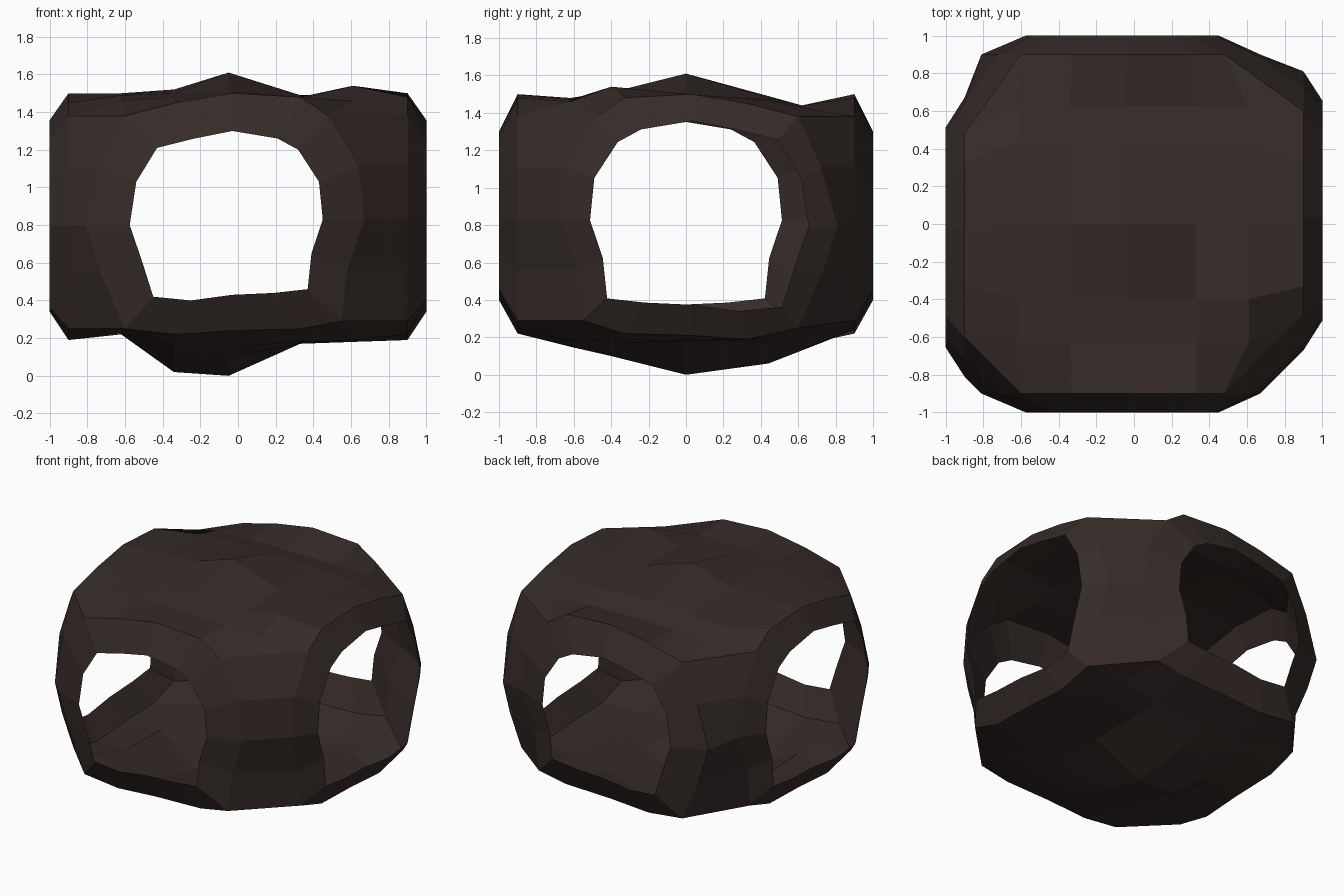
import bpy
import bmesh
from mathutils import Vector

if "Cube" in bpy.data.objects:
    bpy.data.objects.remove(bpy.data.objects["Cube"])

# Opening profile (across, height): bottom, right side, top, left side
INNER = [(-.45, .42), (-.25, .40), (-.03, .43), (.19, .44), (.37, .46),
         (.39, .65), (.45, .83), (.43, 1.03), (.32, 1.20), (.21, 1.26),
         (-.03, 1.30), (-.23, 1.26), (-.43, 1.21), (-.54, 1.03), (-.575, .80), (-.51, .61)]
OUTER = [(-.60, .25), (-.33, .22), (-.03, .24), (.33, .25), (.55, .29),
         (.58, .56), (.67, .83), (.64, 1.11), (.48, 1.38), (.33, 1.48),
         (-.03, 1.50), (-.33, 1.45), (-.60, 1.38), (-.72, 1.11), (-.81, .80), (-.73, .55)]
RIGHT_COL = [4, 5, 6, 7, 8]
LEFT_COL = [0, 15, 14, 13, 12]

mat = bpy.data.materials.new("dark_rock")
mat.diffuse_color = (.037, .025, .022, 1)
mat.use_nodes = True
mat.node_tree.nodes["Principled BSDF"].inputs["Base Color"].default_value = mat.diffuse_color


def make(name, verts, faces):
    # Flat-shaded part with all faces turned away from the hollow centre
    me = bpy.data.meshes.new(name)
    bm = bmesh.new()
    vs = [bm.verts.new(v) for v in verts]
    for f in faces:
        face = bm.faces.new([vs[i] for i in f])
        face.normal_update()
        if face.normal.dot(face.calc_center_median() - Vector((0, 0, .8))) < 0:
            face.normal_flip()
    bm.to_mesh(me)
    bm.free()
    me.materials.append(mat)
    bpy.context.collection.objects.link(bpy.data.objects.new(name, me))


def place(side, u, z, d):
    return {"front": (u, -d, z), "back": (u, d, z),
            "right": (d, -u, z), "left": (-d, u, z)}[side]


def outer(side, i):
    u, z = OUTER[i]
    if side in ("left", "right") and i in (1, 2, 3):
        z -= .03
    return place(side, u, z, .9)


def inner(side, i):
    # The two side openings are a little larger
    u, z = INNER[i]
    if side in ("left", "right"):
        u, z = u * 1.14, .86 + (z - .86) * 1.13
    return place(side, u, z, 1.0)


# Sloping frame around each of the four openings
n = len(INNER)
for side in ("front", "right", "back", "left"):
    verts = [outer(side, i) for i in range(n)] + [inner(side, i) for i in range(n)]
    make(side + "_opening_frame", verts,
         [(i, (i + 1) % n, n + (i + 1) % n, n + i) for i in range(n)])

# Corner pillars bridging neighbouring frames
for name, a, ca, b, cb in (("front_right", "front", RIGHT_COL, "right", RIGHT_COL),
                           ("back_right", "right", LEFT_COL, "back", RIGHT_COL),
                           ("back_left", "back", LEFT_COL, "left", RIGHT_COL),
                           ("front_left", "left", LEFT_COL, "front", LEFT_COL)):
    verts = [outer(a, i) for i in ca] + [outer(b, i) for i in cb]
    make(name + "_pillar", verts, [(k, 5 + k, 6 + k, 1 + k) for k in range(4)])


def slab(name, cols, heights):
    # 7 x 7 grid without corners: rim taken from the frames, heights inside
    xs, ys = (-.62, -.34, -.05, .33, .61), (-.62, -.40, 0, .44, .62)
    pts = {}
    for k in range(5):
        pts[k + 1, 0] = outer("front", cols[k])
        pts[k + 1, 6] = outer("back", cols[k])
        pts[0, k + 1] = outer("left", cols[k])
        pts[6, k + 1] = outer("right", cols[4 - k])
        for j in range(5):
            pts[k + 1, j + 1] = (xs[k], ys[j], heights[4 - j][k])
    keys = list(pts)
    idx = {k: m for m, k in enumerate(keys)}
    faces = [[idx[p] for p in ((i, j), (i + 1, j), (i + 1, j + 1), (i, j + 1)) if p in idx]
             for i in range(6) for j in range(6)]
    make(name, [pts[k] for k in keys], faces)


# Uneven roof and sagging floor (rows run back to front)
slab("roof", [12, 11, 10, 9, 8],
     [(1.43, 1.44, 1.44, 1.44, 1.43),
      (1.47, 1.48, 1.49, 1.48, 1.47),
      (1.50, 1.52, 1.61, 1.49, 1.50),
      (1.49, 1.50, 1.51, 1.48, 1.54),
      (1.46, 1.48, 1.48, 1.47, 1.46)])
slab("floor", [0, 1, 2, 3, 4],
     [(.24, .16, .13, .18, .23),
      (.23, .10, .06, .17, .20),
      (.22, .02, .00, .17, .18),
      (.23, .10, .10, .17, .19),
      (.24, .16, .15, .18, .23)])
